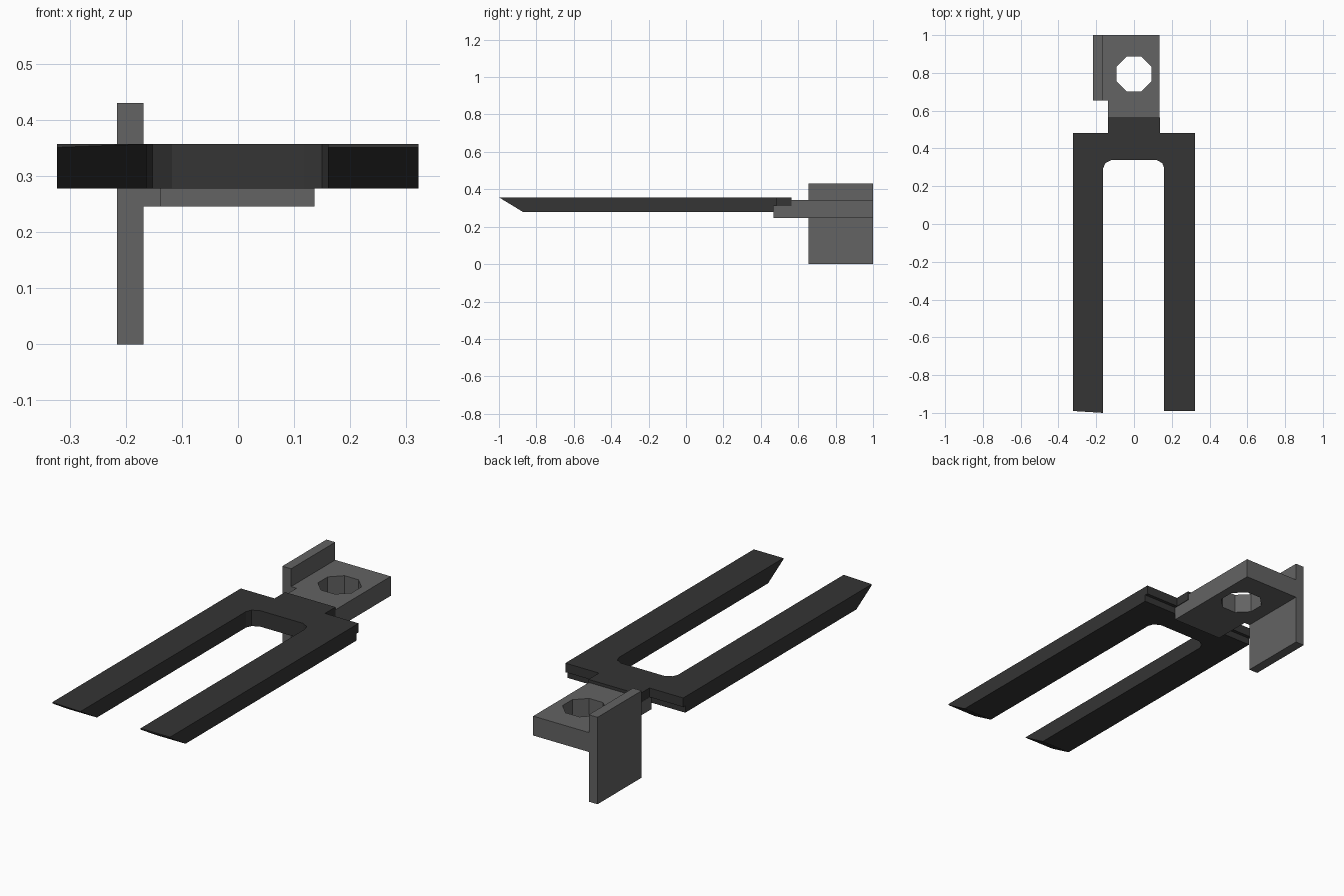
import bpy, bmesh, math
from mathutils import Vector

cube = bpy.data.objects.get("Cube")
if cube:
    bpy.data.objects.remove(cube, do_unlink=True)


def material(name, value):
    mat = bpy.data.materials.new(name)
    mat.use_nodes = True
    colour = (value, value, value, 1)
    mat.diffuse_color = colour
    mat.node_tree.nodes["Principled BSDF"].inputs["Base Color"].default_value = colour
    return mat


dark = material("dark grey", 0.035)
grey = material("mid grey", 0.125)


def prism(name, outline, z0, z1, mat, cut=None):
    """Extrude a top outline from z0 to z1; cut is an optional (point, normal) plane."""
    bm = bmesh.new()
    face = bm.faces.new([bm.verts.new((x, y, z0)) for x, y in outline])
    ext = bmesh.ops.extrude_face_region(bm, geom=[face])["geom"]
    bmesh.ops.translate(bm, vec=(0, 0, z1 - z0),
                        verts=[v for v in ext if isinstance(v, bmesh.types.BMVert)])
    if cut:
        bmesh.ops.bisect_plane(bm, geom=bm.verts[:] + bm.edges[:] + bm.faces[:],
                               plane_co=cut[0], plane_no=cut[1], clear_outer=True)
        bmesh.ops.holes_fill(bm, edges=[e for e in bm.edges if e.is_boundary])
    bmesh.ops.recalc_face_normals(bm, faces=bm.faces[:])
    mesh = bpy.data.meshes.new(name)
    bm.to_mesh(mesh)
    bm.free()
    mesh.materials.append(mat)
    obj = bpy.data.objects.new(name, mesh)
    bpy.context.collection.objects.link(obj)
    return obj


def box(name, x0, x1, y0, y1, z0, z1, mat):
    return prism(name, [(x0, y0), (x1, y0), (x1, y1), (x0, y1)], z0, z1, mat)


def subtract(obj, cutter):
    cutter.hide_render = True
    mod = obj.modifiers.new("cut", 'BOOLEAN')
    mod.operation = 'DIFFERENCE'
    mod.solver = 'EXACT'
    mod.object = cutter
    bpy.context.view_layer.objects.active = obj
    bpy.ops.object.modifier_apply(modifier=mod.name)
    bpy.data.objects.remove(cutter, do_unlink=True)


# Two-pronged fork with a rear tab and tips sloped underneath
slot = [(-0.163, 0.295), (-0.152, 0.322), (-0.118, 0.34),
        (0.118, 0.34), (0.15, 0.322), (0.16, 0.295)]
fork_outline = ([(-0.323, -0.99), (-0.163, -1.0)] + slot +
                [(0.16, -0.99), (0.322, -0.99), (0.322, 0.483), (0.138, 0.483),
                 (0.138, 0.565), (-0.138, 0.565), (-0.138, 0.483), (-0.323, 0.483)])
slope = (Vector((0, -1.0, 0.357)), Vector((0, -0.079, -0.13)))
fork = prism("fork", fork_outline, 0.278, 0.357, dark, slope)

# Rebate under the rear edge and the tab
subtract(fork, box("rebate_cutter", -0.5, 0.5, 0.467, 0.7, 0.2, 0.312, dark))

# Mounting plate with an octagonal hole
plate = prism("mounting_plate",
              [(-0.138, 0.565), (0.136, 0.565), (0.136, 1.0), (-0.168, 1.0),
               (-0.168, 0.655), (-0.138, 0.655)], 0.246, 0.342, grey)
hole = [(0.1 * math.cos(math.radians(22.5 + 45 * i)),
         0.795 + 0.1 * math.sin(math.radians(22.5 + 45 * i))) for i in range(8)]
subtract(plate, prism("hole_cutter", hole, 0.1, 0.5, grey))

# Lip that carries the fork tab
box("plate_lip", -0.138, 0.136, 0.467, 0.565, 0.246, 0.311, grey)

# Upright side plate
box("side_plate", -0.216, -0.168, 0.655, 1.0, 0.0, 0.43, grey)
